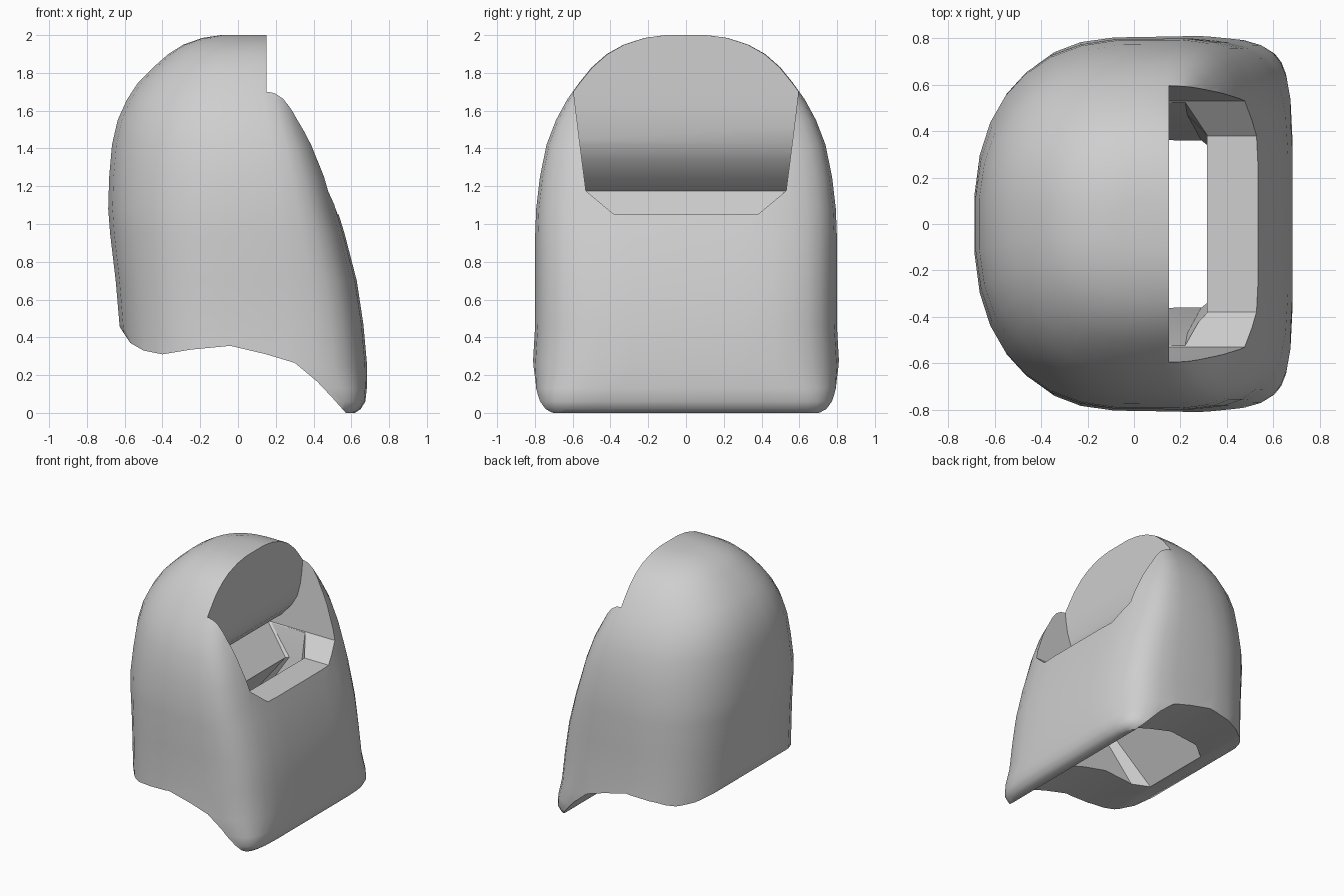
import bpy
import bmesh
from math import cos, sin, pi

default_cube = bpy.data.objects.get("Cube")
if default_cube:
    bpy.data.objects.remove(default_cube, do_unlink=True)

# One plain grey for the whole shell
grey = bpy.data.materials.new("plain grey")
grey.use_nodes = True
colour = (0.62, 0.62, 0.62, 1)
grey.diffuse_color = colour
grey.node_tree.nodes["Principled BSDF"].inputs["Base Color"].default_value = colour

SEGMENTS = 32
CENTRE_X = 0.05


def finish(bm, name):
    bmesh.ops.recalc_face_normals(bm, faces=bm.faces)
    mesh = bpy.data.meshes.new(name)
    bm.to_mesh(mesh)
    bm.free()
    mesh.materials.append(grey)
    obj = bpy.data.objects.new(name, mesh)
    bpy.context.collection.objects.link(obj)
    return obj


def loft(name, outlines):
    """Skin a stack of closed outlines with equal point counts and cap the ends."""
    bm = bmesh.new()
    rings = [[bm.verts.new(p) for p in outline] for outline in outlines]
    for low, high in zip(rings, rings[1:]):
        for i in range(len(low)):
            j = (i + 1) % len(low)
            bm.faces.new((low[i], low[j], high[j], high[i]))
    bm.faces.new(rings[0])
    bm.faces.new(rings[-1])
    return finish(bm, name)


def prism(name, outline, place, start, end):
    """Extrude a 2D outline; place(a, b, depth) maps it into space."""
    return loft(name, [[place(a, b, d) for a, b in outline] for d in (start, end)])


def cut(target, cutter):
    """Subtract the cutter and throw it away."""
    cutter.hide_render = True
    mod = target.modifiers.new("cut", "BOOLEAN")
    mod.operation = "DIFFERENCE"
    mod.solver = "EXACT"
    mod.object = cutter
    bpy.context.view_layer.objects.active = target
    bpy.ops.object.modifier_apply(modifier=mod.name)
    bpy.data.objects.remove(cutter, do_unlink=True)


def signed_power(value, exponent):
    return abs(value) ** exponent * (1 if value >= 0 else -1)


def blend(z, low, high, start, end):
    t = min(max((z - low) / (high - low), 0), 1)
    return start + (end - start) * t


def ring(z, front, back, half_width):
    """Rounded outline: boxy at the face and foot, rounder at the back and top."""
    face_power = blend(z, 0, 0.2, 9, 4.6) if z < 0.2 else blend(z, 0.4, 1.2, 4.6, 4.2)
    back_power = blend(z, 0.4, 1.3, 2.85, 2.4)
    points = []
    for i in range(SEGMENTS):
        angle = 2 * pi * (i + 0.5) / SEGMENTS
        c, s = cos(angle), sin(angle)
        power = face_power if c > 0 else back_power
        reach = front - CENTRE_X if c > 0 else CENTRE_X - back
        points.append((CENTRE_X + reach * signed_power(c, 2 / power),
                       half_width * signed_power(s, 2 / power), z))
    return points


# Outer shell lofted from (height, front, back, half width)
levels = [
    (0, 0.62, -0.6, 0.75), (0.02, 0.65, -0.6, 0.765), (0.06, 0.675, -0.6, 0.785),
    (0.13, 0.683, -0.6, 0.803), (0.25, 0.685, -0.61, 0.813), (0.47, 0.665, -0.63, 0.8),
    (0.7, 0.63, -0.65, 0.8), (0.95, 0.565, -0.68, 0.8),
    (1.08, 0.525, -0.69, 0.795), (1.25, 0.48, -0.685, 0.775), (1.42, 0.42, -0.67, 0.74),
    (1.55, 0.36, -0.64, 0.69), (1.66, 0.32, -0.59, 0.63), (1.75, 0.29, -0.53, 0.565),
    (1.83, 0.28, -0.45, 0.5), (1.9, 0.27, -0.37, 0.42), (1.95, 0.27, -0.29, 0.33),
    (1.985, 0.26, -0.19, 0.22), (2, 0.25, -0.09, 0.11),
]
shell = loft("helmet_shell", [ring(*level) for level in levels])


def across(a, b, d):
    return (a, d, b)


def forward(a, b, d):
    return (d, a, b)


def mirrored(half):
    return half + [(a, -b) for a, b in reversed(half)]


# Curved underside sweeping down to the chin
underside = [(-1, 0.48), (-0.64, 0.48), (-0.61, 0.43), (-0.57, 0.37), (-0.5, 0.33), (-0.4, 0.31),
             (-0.25, 0.335), (-0.04, 0.355), (0.15, 0.31), (0.3, 0.265), (0.42, 0.165),
             (0.5, 0.08), (0.57, 0.001), (0.57, -1), (-1, -1)]
cut(shell, prism("underside_cutter", underside, across, -2, 2))

# Face opening; the block keeps the curved brow above and a ramp below it
half_opening = [(1.05, 0.38), (1.175, 0.53), (1.45, 0.565), (1.7, 0.595), (1.701, 1), (2.3, 1)]
opening = [(y, z) for z, y in mirrored(half_opening)]
visor = prism("visor_cutter", opening, forward, -0.4, 1)
brow = [(0.15, 2.5), (0.15, 1.62), (0.145, 1.52), (0.125, 1.42), (0.08, 1.34), (0, 1.25),
        (-0.1, 1.175), (0.1, 0.97), (0.1, 0.5), (-1, 0.5), (-1, 2.5)]
cut(visor, prism("brow_block", brow, across, -2, 2))
cut(shell, visor)

# Hollow: narrow-sided foot, pinched at the back under the ramp, wide at the mouth
foot = mirrored([(0.315, 0.34), (0.29, 0.36), (-0.3, 0.36), (-0.4, 0.28)])
waist = mirrored([(0.315, 0.38), (0.23, 0.47), (0.12, 0.47), (0.1, 0.45)])
mouth = mirrored([(0.315, 0.385), (0.22, 0.525), (-0.08, 0.525), (-0.1, 0.52)])
stack = [(foot, -1), (foot, 0.3), (waist, 0.97), (mouth, 1.174)]
cut(shell, loft("hollow_cutter", [[(x, y, z) for x, y in outline] for outline, z in stack]))

# Smooth skin with sharp cut edges
bpy.ops.object.select_all(action="DESELECT")
shell.select_set(True)
bpy.context.view_layer.objects.active = shell
bpy.ops.object.shade_smooth_by_angle(angle=0.6)
